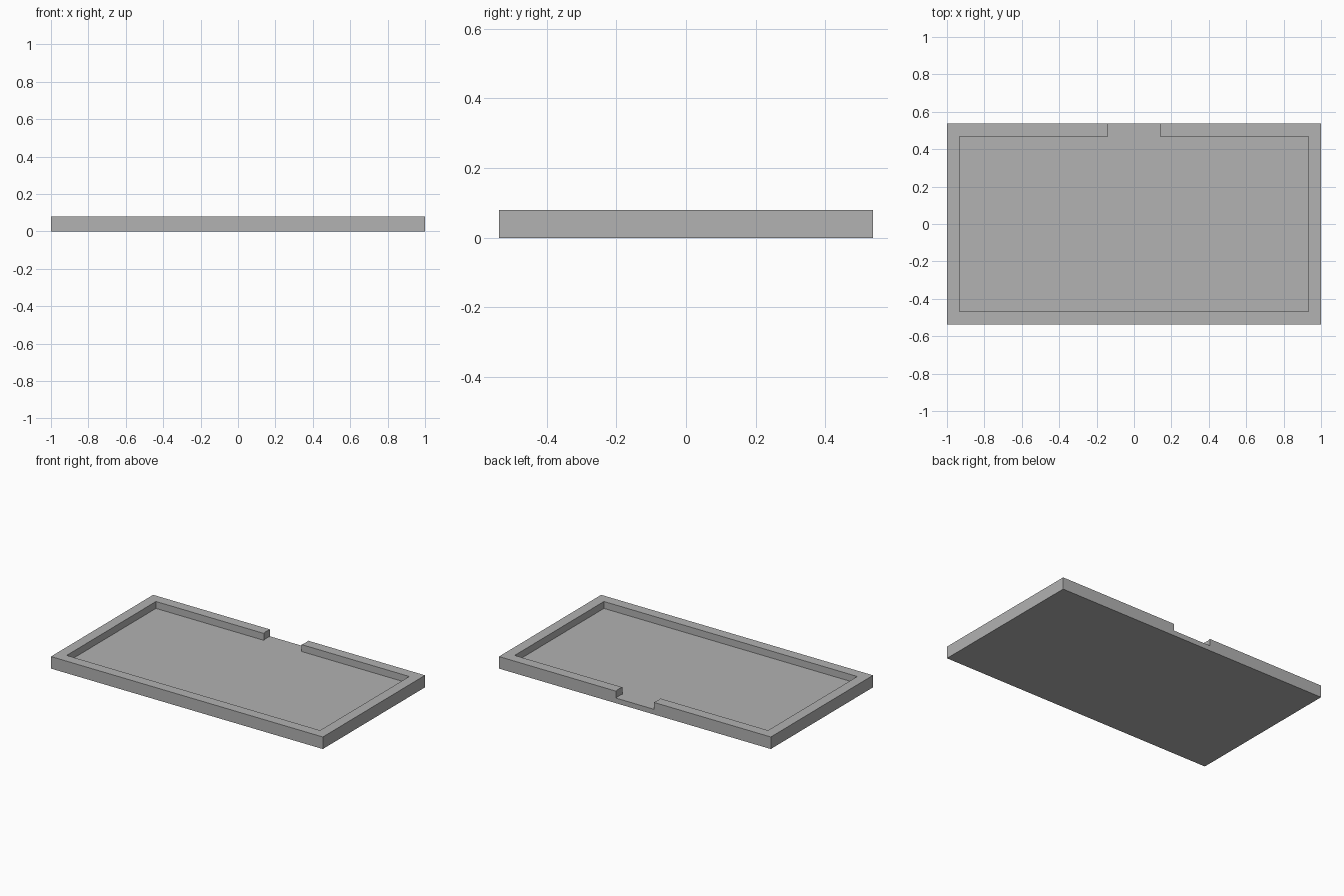
import bpy, bmesh
from math import asin, cos, sin, pi

cube = bpy.data.objects.get("Cube")
if cube:
    bpy.data.objects.remove(cube, do_unlink=True)

HALF_X, HALF_Y, HEIGHT = 1.0, 0.537, 0.08
WALL, FLOOR = 0.068, 0.034
NOTCH_R, NOTCH_Y = 0.143, 0.503

# Plain grey finish
grey = bpy.data.materials.new("plain_grey")
grey.use_nodes = True
colour = (0.445, 0.445, 0.445, 1)
grey.diffuse_color = colour
grey.node_tree.nodes["Principled BSDF"].inputs["Base Color"].default_value = colour


def prism(name, outline, z0, z1):
    """Extrude a counter-clockwise outline from z0 to z1."""
    bm = bmesh.new()
    face = bm.faces.new([bm.verts.new((x, y, z0)) for x, y in outline])
    top = bmesh.ops.extrude_face_region(bm, geom=[face], use_keep_orig=True)
    moved = [v for v in top["geom"] if isinstance(v, bmesh.types.BMVert)]
    bmesh.ops.translate(bm, verts=moved, vec=(0, 0, z1 - z0))
    bmesh.ops.recalc_face_normals(bm, faces=bm.faces[:])
    mesh = bpy.data.meshes.new(name)
    bm.to_mesh(mesh)
    bm.free()
    mesh.materials.append(grey)
    obj = bpy.data.objects.new(name, mesh)
    bpy.context.collection.objects.link(obj)
    return obj


def rectangle(x, y):
    return [(-x, -y), (x, -y), (x, y), (-x, y)]


# Solid tray block
tray = prism("tray", rectangle(HALF_X, HALF_Y), 0, HEIGHT)

# Pocket outline with a rounded finger notch through the back wall
inner_x, inner_y = HALF_X - WALL, HALF_Y - WALL
pocket = rectangle(inner_x, inner_y)
start = asin((inner_y - NOTCH_Y) / NOTCH_R)
steps = 48
arc = []
for i in range(steps + 1):
    a = start + (pi - 2 * start) * i / steps
    arc.append((NOTCH_R * cos(a), NOTCH_Y + NOTCH_R * sin(a)))
cutter = prism("pocket_cutter", pocket[:3] + arc + pocket[3:], FLOOR, HEIGHT * 2)
cutter.hide_render = True

# Cut the pocket and drop the helper
cut = tray.modifiers.new("pocket", "BOOLEAN")
cut.operation = "DIFFERENCE"
cut.solver = "EXACT"
cut.object = cutter
bpy.ops.object.select_all(action="DESELECT")
bpy.context.view_layer.objects.active = tray
tray.select_set(True)
bpy.ops.object.modifier_apply(modifier=cut.name)
bpy.data.objects.remove(cutter, do_unlink=True)
bpy.ops.object.shade_smooth_by_angle()
